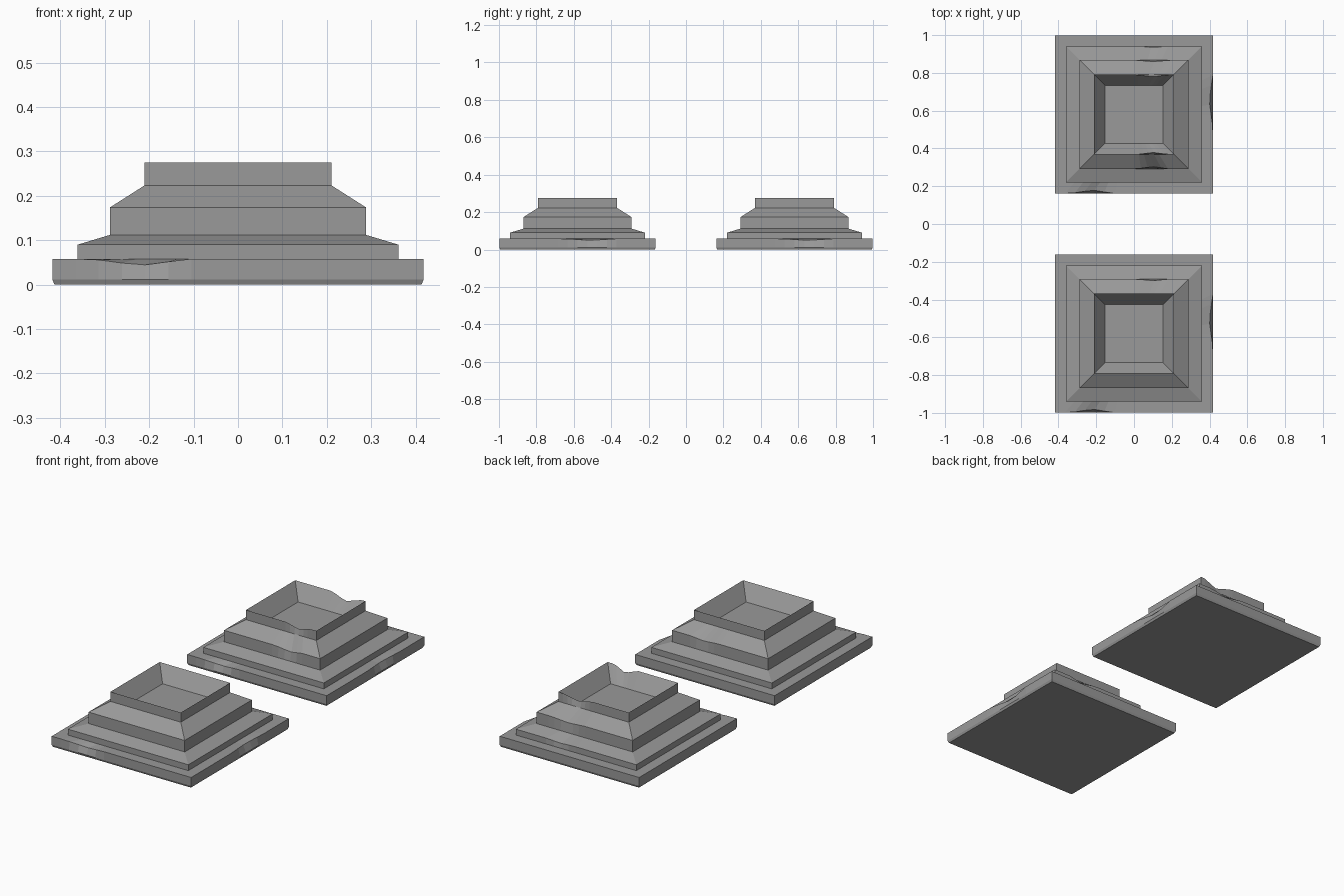
import bpy
import bmesh
from mathutils import Vector, Matrix

cube = bpy.data.objects.get("Cube")
if cube:
    bpy.data.objects.remove(cube, do_unlink=True)

# One grey stone colour
stone = bpy.data.materials.new("grey_stone")
stone.use_nodes = True
GREY = (0.32, 0.32, 0.32, 1)
stone.diffuse_color = GREY
stone.node_tree.nodes["Principled BSDF"].inputs["Base Color"].default_value = GREY

# Stepped profile from the underside to the sunken top: half width, height
PROFILE = [(0.413, 0), (0.418, 0.012), (0.418, 0.058), (0.361, 0.058),
           (0.361, 0.09), (0.288, 0.112), (0.288, 0.174), (0.211, 0.223),
           (0.211, 0.275), (0.153, 0.195)]
BASE, LOWER, MIDDLE, RIM = 2, 4, 6, 8
FRONT, RIGHT_HAND, BACK, OTHER = range(4)
STEPS = 16

# Worn spots: ring, side, position along the side, half length, drop, inset
COMMON_CHIPS = [(BASE, FRONT, -0.22, 0.11, 0.015, 0.018),
                (BASE, RIGHT_HAND, 0.07, 0.14, 0.009, 0.02),
                (MIDDLE, BACK, -0.1, 0.08, 0.012, 0.008)]
REAR_CHIPS = [(RIM, BACK, -0.1, 0.09, 0.025, 0.012),
              (RIM, FRONT, 0.1, 0.07, 0.025, 0.01),
              (MIDDLE, FRONT, 0.1, 0.08, 0.018, 0.012),
              (MIDDLE, BACK, -0.1, 0.1, 0.012, 0.008),
              (LOWER, BACK, -0.1, 0.08, 0.008, 0.006)]


def make_pedestal(name, y, chips):
    bm = bmesh.new()
    rings = []
    for level, (half, height) in enumerate(PROFILE):
        ring = []
        for side in range(4):
            turn = Matrix.Rotation(side * 1.5707963, 3, "Z")
            for i in range(STEPS):
                along = half * (2 * i / STEPS - 1)
                drop = inset = 0
                for lv, sd, centre, reach, down, inward in chips:
                    if (lv, sd) == (level, side) and i:
                        wear = max(0, 1 - abs(along - centre) / reach)
                        drop = max(drop, down * wear)
                        inset = max(inset, inward * wear)
                point = Vector((along, inset - half, height - drop))
                ring.append(bm.verts.new(turn @ point))
        rings.append(ring)
    # Walls, ledges and slopes between neighbouring rings
    for low, high in zip(rings, rings[1:]):
        for i in range(len(low)):
            j = (i + 1) % len(low)
            bm.faces.new((low[i], low[j], high[j], high[i]))
    # Underside and recess floor
    bm.faces.new(list(reversed(rings[0])))
    bm.faces.new(rings[-1])
    mesh = bpy.data.meshes.new(name)
    bm.to_mesh(mesh)
    bm.free()
    mesh.materials.append(stone)
    obj = bpy.data.objects.new(name, mesh)
    obj.location.y = y
    bpy.context.collection.objects.link(obj)


make_pedestal("front_pedestal", -0.58, COMMON_CHIPS)
make_pedestal("rear_pedestal", 0.58, COMMON_CHIPS + REAR_CHIPS)
